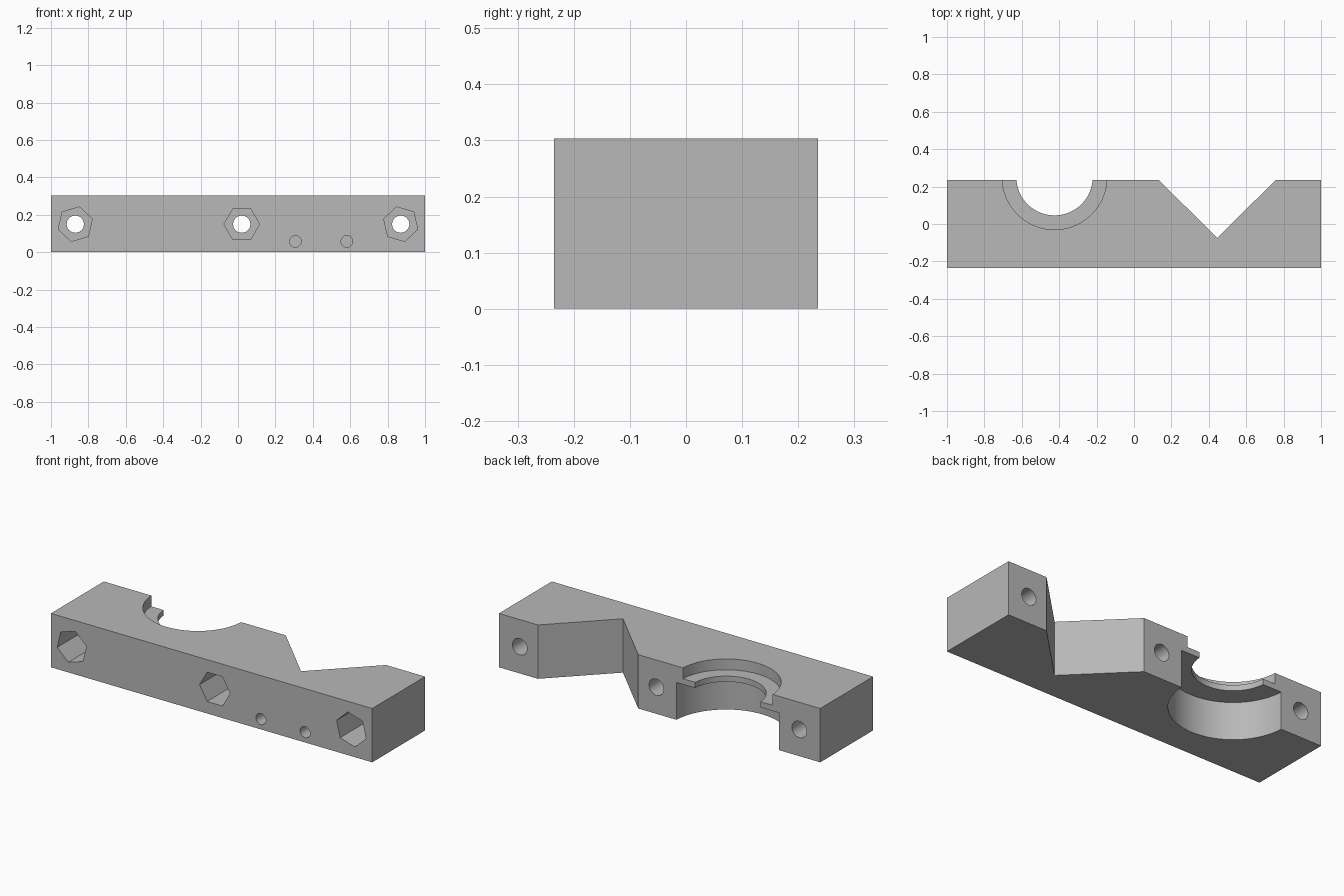
import bpy
import bmesh
from math import radians

if "Cube" in bpy.data.objects:
    bpy.data.objects.remove(bpy.data.objects["Cube"], do_unlink=True)

HALF_DEPTH, HEIGHT = 0.235, 0.303

grey = bpy.data.materials.new("plain grey")
grey.use_nodes = True
grey.diffuse_color = (0.48, 0.48, 0.48, 1)
grey.node_tree.nodes["Principled BSDF"].inputs["Base Color"].default_value = (0.48, 0.48, 0.48, 1)


def extrude_profile(name, points, height):
    """Solid made by raising a flat outline from z = 0."""
    bm = bmesh.new()
    face = bm.faces.new([bm.verts.new((x, y, 0)) for x, y in points])
    top = bmesh.ops.extrude_face_region(bm, geom=[face])
    verts = [g for g in top["geom"] if isinstance(g, bmesh.types.BMVert)]
    bmesh.ops.translate(bm, verts=verts, vec=(0, 0, height))
    bmesh.ops.recalc_face_normals(bm, faces=bm.faces)
    mesh = bpy.data.meshes.new(name)
    bm.to_mesh(mesh)
    bm.free()
    obj = bpy.data.objects.new(name, mesh)
    bpy.context.collection.objects.link(obj)
    return obj


def cut(target, x, y, z, radius, depth, sides=32, along_y=False, turn=0):
    """Subtract a prism that starts at (x, y, z) and runs up, or to the back."""
    if along_y:
        centre, rot = (x, y + depth / 2, z), (radians(90), radians(-turn), 0)
    else:
        centre, rot = (x, y, z + depth / 2), (0, 0, 0)
    bpy.ops.mesh.primitive_cylinder_add(vertices=sides, radius=radius, depth=depth, location=centre)
    cutter = bpy.context.object
    cutter.name = "cutter"
    cutter.hide_render = True
    if along_y and sides == 6:
        # put a corner of the hexagon on the x axis
        for v in cutter.data.vertices:
            v.co.x, v.co.y = v.co.y, -v.co.x
    cutter.rotation_euler = rot
    mod = target.modifiers.new("cut", "BOOLEAN")
    mod.operation = "DIFFERENCE"
    mod.solver = "EXACT"
    mod.object = cutter
    bpy.context.view_layer.objects.active = target
    bpy.ops.object.modifier_apply(modifier=mod.name)
    bpy.data.objects.remove(cutter, do_unlink=True)


# Block with the V notch in its back
block = extrude_profile("clamp_block", [
    (-1, -HALF_DEPTH), (1, -HALF_DEPTH), (1, HALF_DEPTH), (0.757, HALF_DEPTH),
    (0.445, -0.075), (0.133, HALF_DEPTH), (-1, HALF_DEPTH)], HEIGHT)
block.data.materials.append(grey)

# Round seat: wide pocket below, thin lip, shallow recess above
SEAT = (-0.425, 0.25)
cut(block, *SEAT, -0.1, 0.32, 0.31, sides=96)
cut(block, *SEAT, 0.15, 0.204, 0.3, sides=96)
cut(block, *SEAT, 0.242, 0.28, 0.3, sides=96)

# Bolt holes with hexagonal nut pockets in the front
for x, turn in ((-0.87, 17), (0.02, 0), (0.87, -17)):
    cut(block, x, -0.4, 0.15, 0.046, 0.8, along_y=True)
    cut(block, x, -HALF_DEPTH - 0.1, 0.15, 0.095, 0.38, sides=6, along_y=True, turn=turn)

# Small blind holes in the front
for x in (0.307, 0.582):
    cut(block, x, -HALF_DEPTH - 0.1, 0.058, 0.031, 0.25, along_y=True)

# Smooth curved walls, sharp edges
bpy.ops.object.select_all(action="DESELECT")
block.select_set(True)
bpy.context.view_layer.objects.active = block
bpy.ops.object.shade_smooth_by_angle(angle=radians(30))
